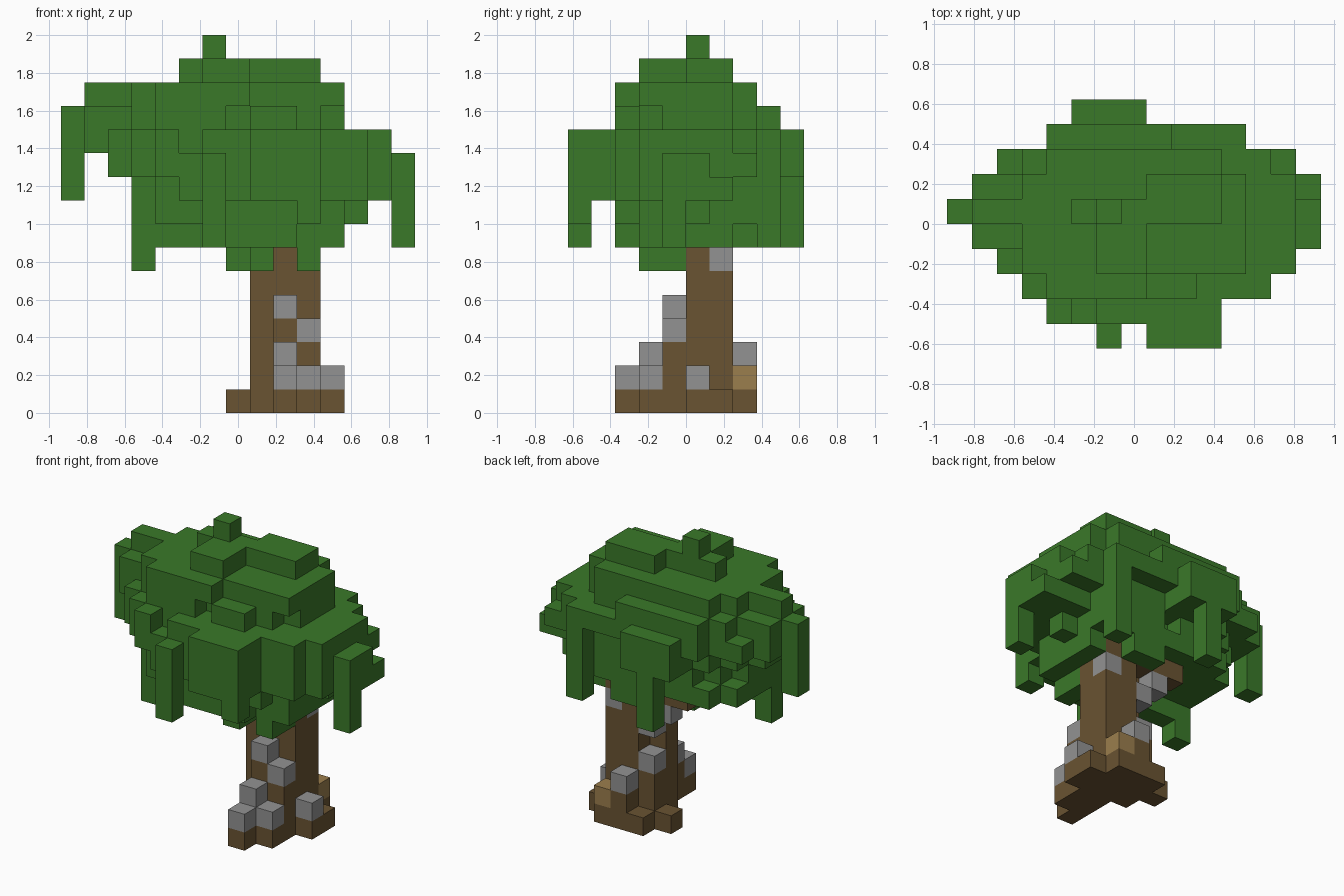
import bpy
import bmesh
import random
from itertools import product
from mathutils import Vector

random.seed(4)
U = 0.125                                  # edge of one block
ORIGIN = Vector((-7.5 * U, -5 * U, 0))     # corner of block (0, 0, 0)

if "Cube" in bpy.data.objects:
    bpy.data.objects.remove(bpy.data.objects["Cube"], do_unlink=True)


def material(name, rgb):
    mat = bpy.data.materials.new(name)
    mat.use_nodes = True
    mat.diffuse_color = (*rgb, 1)
    bsdf = mat.node_tree.nodes["Principled BSDF"]
    bsdf.inputs["Base Color"].default_value = (*rgb, 1)
    bsdf.inputs["Roughness"].default_value = 0.9
    return mat


def span(v):
    return range(v[0], v[1] + 1) if isinstance(v, tuple) else (v,)


def blocks(*boxes):
    """Set of block cells; each box gives an index or (first, last) per axis."""
    cells = set()
    for box in boxes:
        cells.update(product(*map(span, box)))
    return cells


def build(name, cells, mat):
    """Mesh of only the exposed block faces."""
    bm = bmesh.new()
    for cell in cells:
        for axis, side in product(range(3), (0, 1)):
            near = list(cell)
            near[axis] += 2 * side - 1
            if tuple(near) in cells:
                continue
            a, b = (axis + 1) % 3, (axis + 2) % 3
            corners = []
            for da, db in ((0, 0), (1, 0), (1, 1), (0, 1)):
                p = Vector(cell)
                p[axis] += side
                p[a] += da
                p[b] += db
                corners.append(bm.verts.new(ORIGIN + p * U))
            bm.faces.new(corners if side else corners[::-1])
    bmesh.ops.remove_doubles(bm, verts=bm.verts, dist=U / 100)
    mesh = bpy.data.meshes.new(name)
    bm.to_mesh(mesh)
    bm.free()
    mesh.materials.append(mat)
    obj = bpy.data.objects.new(name, mesh)
    bpy.context.collection.objects.link(obj)


def leaf_layer(k, xs, ys, keep):
    """Rounded layer of leaves with a ragged rim."""
    cx, cy = sum(xs) / 2, sum(ys) / 2
    rx, ry = (xs[1] - xs[0] + 1) / 2, (ys[1] - ys[0] + 1) / 2
    cells = set()
    for i, j in product(span(xs), span(ys)):
        d = abs((i - cx) / rx) ** 2.5 + abs((j - cy) / ry) ** 2.5
        if d <= 1 and (d < 0.6 or random.random() < keep):
            cells.add((i, j, k))
    return cells


# Stone blocks climbing around the trunk
stones = blocks(
    (9, 2, 1), (10, 3, 1), (9, 3, 2), (10, 4, 3), (9, 4, 4), (11, 5, 1),
    (9, 7, 2), (8, 6, 3), (8, 6, 5), (7, 6, 6), (10, 6, 6),
)

# Trunk with root flare and a branch inside the crown
trunk = blocks(
    ((8, 10), 5, (0, 8)), ((9, 10), 6, (0, 8)), (8, 6, (0, 2)),
    ((9, 10), 4, (0, 2)), (9, 4, 3),
    (9, 3, (0, 1)), (9, 2, 0), (10, 3, 0),
    (11, (5, 6), 0), ((8, 10), 7, 0), (9, 7, 1), (7, 6, 0),
    ((6, 8), 6, 7),
) - stones

pale_block = blocks((10, 7, 1))

# Crown layers from bottom to top
leaves = set()
for k, xs, ys, keep in (
    (8, (3, 11), (2, 7), 0.95),
    (9, (3, 13), (1, 7), 0.9),
    (10, (2, 14), (1, 7), 0.95),
    (11, (2, 13), (1, 8), 0.9),
    (12, (2, 11), (2, 8), 0.9),
    (13, (3, 11), (2, 7), 0.9),
):
    leaves |= leaf_layer(k, xs, ys, keep)

# Ragged underside
leaves |= leaf_layer(7, (4, 11), (2, 4), 0.75)
leaves |= blocks((11, (3, 6), (7, 10)), ((8, 9), 7, (7, 10)),
                 ((10, 11), 7, (8, 10)), (12, 5, 8),
                 (7, 4, 6), (8, (3, 4), 6), (10, (3, 4), 6),
                 ((7, 10), (3, 4), 7))
# Top tufts
leaves |= blocks((6, 5, 15), ((5, 8), 5, 14), ((8, 10), (5, 6), 14),
                 ((6, 7), (3, 4), 14))
# Left limb and right tip
leaves |= blocks(((1, 2), 5, 13), (0, 5, (9, 12)), ((1, 3), (4, 6), (11, 12)),
                 ((2, 4), (3, 7), 11), (13, (4, 6), (9, 11)),
                 (13, 7, 10), (14, (4, 6), 9))
# Front and back bulges
leaves |= blocks(((8, 10), (0, 1), (9, 11)), (6, (0, 1), (9, 10)),
                 ((5, 7), 9, (10, 11)), ((5, 7), 8, 10), ((4, 11), 8, 11))
# Hanging strands
leaves |= blocks((6, 0, (7, 10)), (10, 0, 8), (3, 3, (6, 10)), (6, 9, (7, 10)),
                 (11, 8, (7, 11)), (14, 4, (7, 10)))

# Crown outline: first and last block of each row, front to back
rows = ((6, 10), (4, 10), (3, 12), (2, 13), (1, 14),
        (0, 14), (1, 14), (2, 13), (4, 11), (5, 7))
leaves = {c for c in leaves if c[0] in span(rows[c[1]])} - trunk - stones

build("trunk", trunk, material("bark brown", (0.143, 0.087, 0.032)))
build("stones", stones, material("stone grey", (0.29, 0.29, 0.29)))
build("pale_wood_block", pale_block, material("pale wood", (0.33, 0.21, 0.075)))
build("leaves", leaves, material("leaf green", (0.042, 0.19, 0.022)))
